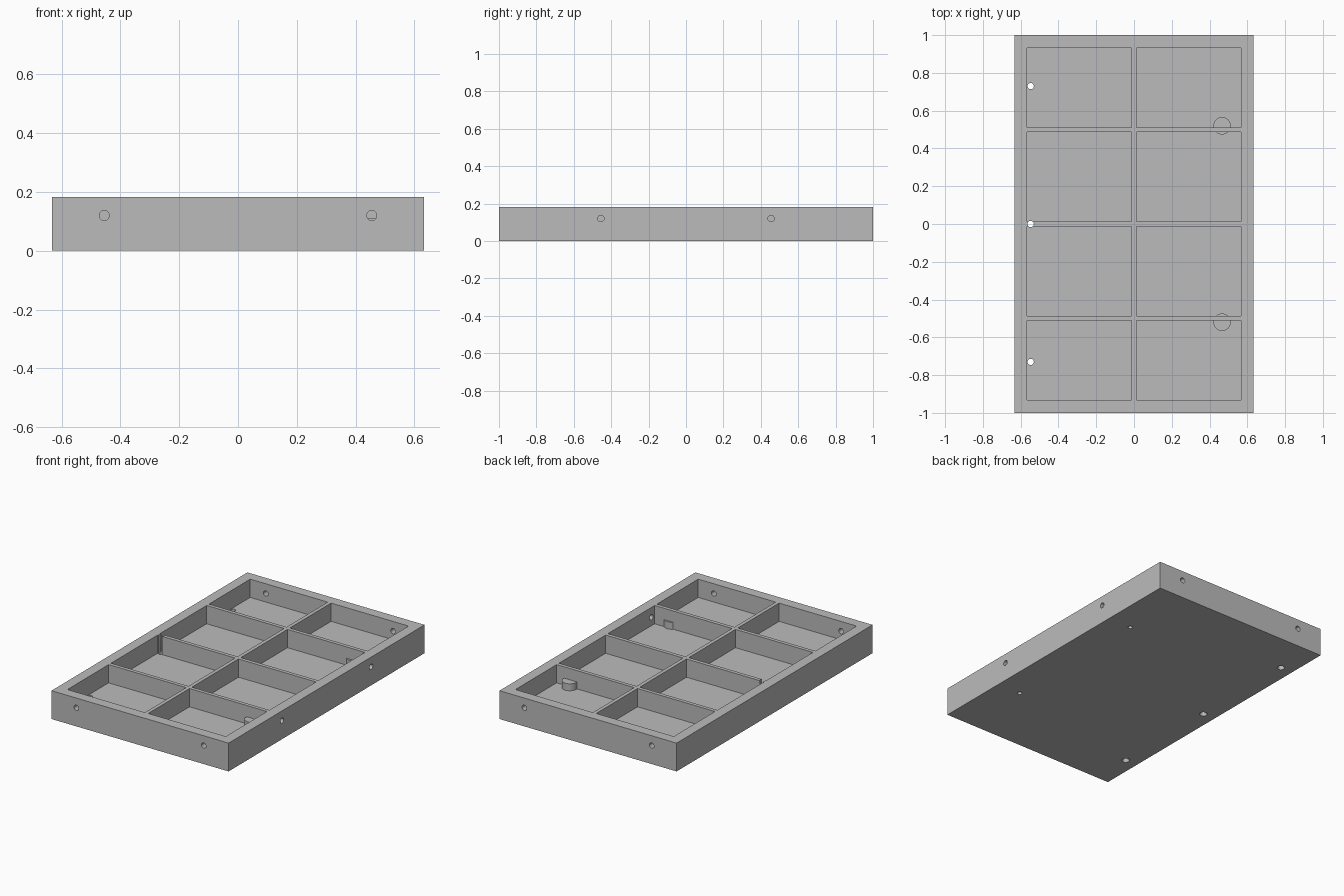
import bpy, bmesh, math
from mathutils import Matrix, Vector

if "Cube" in bpy.data.objects:
    bpy.data.objects.remove(bpy.data.objects["Cube"], do_unlink=True)

# Overall sizes
HX, HY, H = 0.633, 1.0, 0.183      # half width, half length, height
WALL, RIB, FLOOR = 0.067, 0.012, 0.065
SIDE_Z, BOSS_TOP = 0.12, 0.11

grey = bpy.data.materials.new("plain grey")
grey.use_nodes = True
grey.diffuse_color = (0.5, 0.5, 0.5, 1)
grey.node_tree.nodes["Principled BSDF"].inputs["Base Color"].default_value = (0.5, 0.5, 0.5, 1)


def box(bm, x0, x1, y0, y1, z0, z1):
    centre = Vector((x0 + x1, y0 + y1, z0 + z1)) / 2
    size = (x1 - x0, y1 - y0, z1 - z0, 1)
    bmesh.ops.create_cube(bm, size=1, matrix=Matrix.Translation(centre) @ Matrix.Diagonal(size))


def rod(bm, start, end, r, r_end=None):
    a, b = Vector(start), Vector(end)
    turn = (b - a).to_track_quat('Z', 'Y').to_matrix().to_4x4()
    bmesh.ops.create_cone(bm, cap_ends=True, segments=32, radius1=r,
                          radius2=r if r_end is None else r_end, depth=(b - a).length,
                          matrix=Matrix.Translation((a + b) / 2) @ turn)


def to_object(bm, name):
    mesh = bpy.data.meshes.new(name)
    bm.to_mesh(mesh)
    bm.free()
    mesh.materials.append(grey)
    ob = bpy.data.objects.new(name, mesh)
    bpy.context.collection.objects.link(ob)
    return ob


def combine(target, bm, operation):
    """Apply one boolean step to the target and discard the helper."""
    tool = to_object(bm, "helper")
    tool.hide_render = True
    mod = target.modifiers.new("step", 'BOOLEAN')
    mod.operation, mod.solver, mod.object = operation, 'EXACT', tool
    deps = bpy.context.evaluated_depsgraph_get()
    mesh = bpy.data.meshes.new_from_object(target.evaluated_get(deps))
    target.modifiers.clear()
    target.data = mesh
    bpy.data.objects.remove(tool, do_unlink=True)


# Solid block
bm = bmesh.new()
box(bm, -HX, HX, -HY, HY, 0, H)
tray = to_object(bm, "compartment_tray")

# Eight open compartments, leaving the outer frame and thin dividers
bm = bmesh.new()
rows = [(RIB, 0.5 - RIB), (0.5 + RIB, HY - WALL)]
for sx in (-1, 1):
    for sy in (-1, 1):
        for near, far in rows:
            xs = sorted((sx * RIB, sx * (HX - WALL)))
            ys = sorted((sy * near, sy * far))
            box(bm, *xs, *ys, FLOOR, H + 0.1)
combine(tray, bm, 'DIFFERENCE')

# Round screw bosses straddling the cross dividers
bm = bmesh.new()
for sy in (-1, 1):
    rod(bm, (0.466, sy * 0.52, 0.03), (0.466, sy * 0.52, BOSS_TOP), 0.046)
combine(tray, bm, 'UNION')

# Bores through the end walls and the left side wall
bm = bmesh.new()
for s in (-1, 1):
    for end in (-1, 1):
        rod(bm, (s * 0.455, end * (HY + 0.05), SIDE_Z),
            (s * 0.455, end * (HY - WALL - 0.03), SIDE_Z), 0.017)
    rod(bm, (HX + 0.05, s * 0.455, SIDE_Z), (HX - WALL - 0.03, s * 0.455, SIDE_Z), 0.017)
    # Blind pilot holes under the bosses
    rod(bm, (0.466, s * 0.52, -0.05), (0.466, s * 0.52, 0.085), 0.014)
# Vertical mounting holes along the right side
for y in (-0.73, 0, 0.73):
    rod(bm, (-0.547, y, -0.05), (-0.547, y, H + 0.05), 0.0165)
combine(tray, bm, 'DIFFERENCE')

# Countersinks on the underside of the mounting holes
bm = bmesh.new()
for y in (-0.73, 0, 0.73):
    rod(bm, (-0.547, y, -0.01), (-0.547, y, 0.02), 0.028, 0.014)
combine(tray, bm, 'DIFFERENCE')

bpy.ops.object.select_all(action='DESELECT')
tray.select_set(True)
bpy.context.view_layer.objects.active = tray
bpy.ops.object.shade_smooth_by_angle(angle=math.radians(30))
